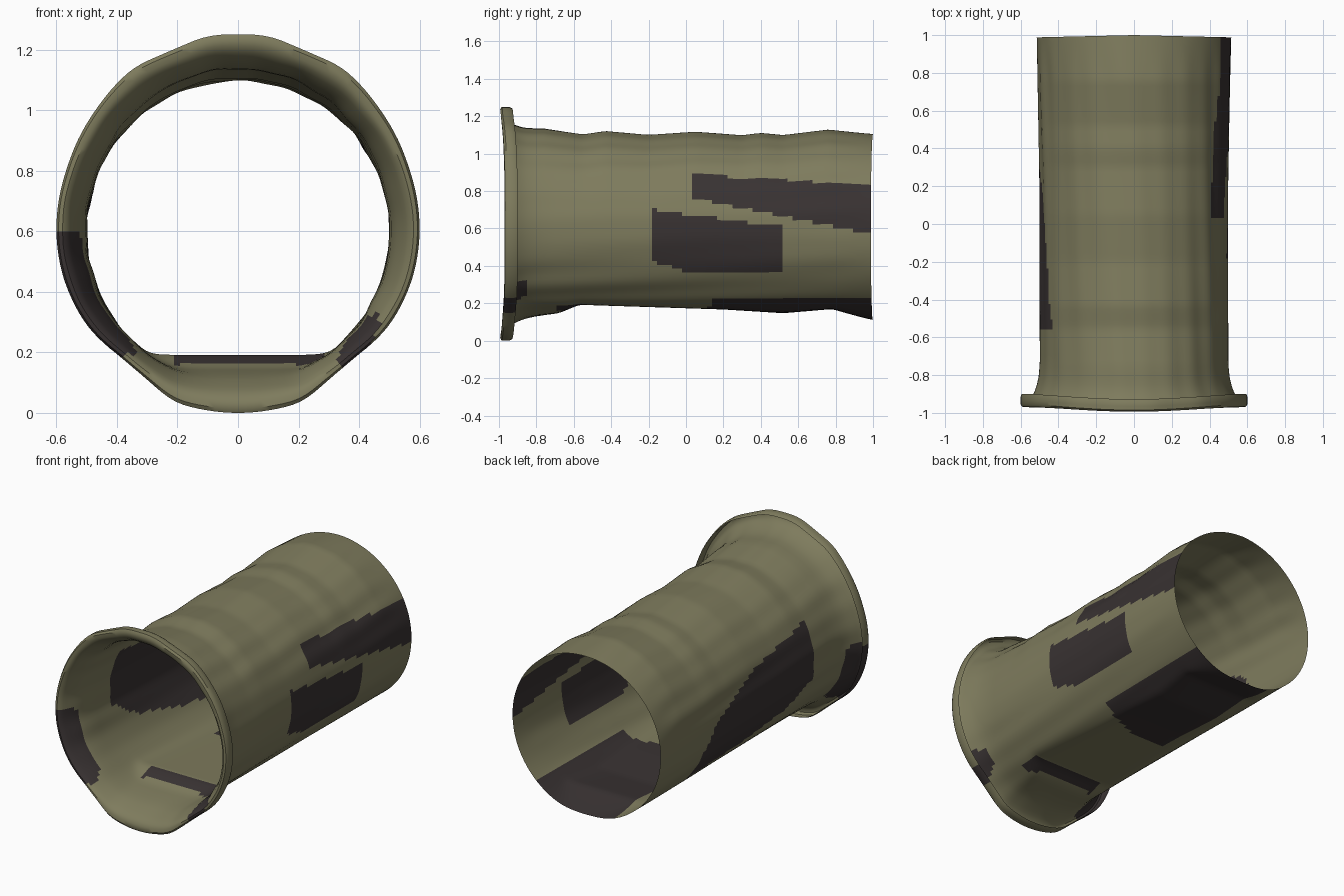
import bpy, bmesh, math, random

if "Cube" in bpy.data.objects:
    bpy.data.objects.remove(bpy.data.objects["Cube"])

random.seed(4)
SIDES, ROWS = 144, 64
CZ = 0.6


def material(name, rgb):
    m = bpy.data.materials.new(name)
    m.diffuse_color = (*rgb, 1)
    m.use_nodes = True
    m.node_tree.nodes["Principled BSDF"].inputs["Base Color"].default_value = m.diffuse_color
    return m


def lerp(table, t):
    if t <= table[0][0]:
        return table[0][1]
    for (a, u), (b, v) in zip(table, table[1:]):
        if t <= b:
            return u + (v - u) * (t - a) / (b - a)
    return table[-1][1]


# Lip radius by angle from the top (mirrored left and right)
LIP = [(0, .65), (9, .653), (18, .637), (25, .635), (32, .641), (50, .617),
       (69, .602), (90, .6), (104, .597), (122, .588), (138, .566),
       (148, .572), (160, .602), (170, .6), (180, .6)]
# Tube crest and floor heights along its length
TOP = [(-.9, 1.13), (-.77, 1.137), (-.55, 1.105), (-.43, 1.122), (-.2, 1.1),
       (.05, 1.115), (.3, 1.096), (.4, 1.108), (.52, 1.097), (.76, 1.127), (1, 1.105)]
FLOOR = [(-.9, .12), (-.68, .15), (-.57, .195), (.2, .17), (.52, .15),
         (.78, .172), (1, .11)]
# Rolled lip profile: y and blend between tube and lip outlines
PROFILE = [(-.90, .95), (-.915, 1), (-.935, 1.0), (-.955, 1), (-.967, .93),
           (-.97, .8), (-.962, .67), (-.945, .56), (-.925, .46), (-.905, .37),
           (-.88, .26), (-.85, .16), (-.81, .07), (-.76, .02)]
PROFILE += [(-.72 + 1.72 * i / ROWS, 0) for i in range(ROWS + 1)]

waves = [(random.randint(9, 30), random.uniform(0, 6), random.uniform(1, 5))
         for _ in range(4)]


def tube_point(y, a):
    r = .499 + .02 * max(0, y - .2)
    x, c = r * math.sin(a), math.cos(a)
    z = CZ + c * ((lerp(TOP, y) - CZ) if c > 0 else .5)
    # small creases running along the tube
    k = 1 - .0025 * sum(math.cos(n * a + p + f * y) for n, p, f in waves) * min(1, max(0, 1 - y) * 5)
    x, z = x * k, CZ + (z - CZ) * k
    # sagging flat floor
    f, soft = lerp(FLOOR, y), .012
    if z - f < .4:
        z = f + soft * math.log1p(math.exp((z - f) / soft)) - .003
    return x, z


def smooth_lip(d):
    return sum(lerp(LIP, 180 - abs(180 - (d + o) % 360)) for o in (-3, 0, 3)) / 3


# Dark patches given by side and by height limits along the length
def is_dark(p):
    x, y, z = p
    if y < -.84:
        if x > 0:
            return ((x - .4 + (z - .235) * -.55) / .045) ** 2 + ((z - .235) / .09) ** 2 < 1
        return .19 < z < .61 - 2 * max(0, x + .54) and x < -.3
    if -.7 < y < -.56 and -.22 < x < .28:
        return .16 < z < .235
    if z < .23 and y > .02 + .4 * max(0, x) and -.2 < x < .34:
        return True
    if x > .2:
        upper = y > .04 and .77 - .2 * y < z < .89 - .06 * y
        lower = -.18 < y < .52 and max(.37, .40 - .3 * (y + .1)) < z < .70 - .13 * (y + .18)
        return upper or lower
    if x < -.1 and -.55 < y < .52:
        return lerp([(-.55, .5), (-.35, .38), (0, .3), (.5, .25)], y) < z < \
            lerp([(-.55, .85), (0, .77), (.4, .6), (.52, .42)], y)
    return False


# Single-walled pipe with rolled lip
bm = bmesh.new()
rings = []
for y, w0 in PROFILE:
    ring = []
    for i in range(SIDES):
        a = 2 * math.pi * i / SIDES
        x, z = tube_point(y, a)
        r = smooth_lip(math.degrees(a))
        # the flare is tighter at top and bottom
        w = w0 ** (1 + .7 * math.cos(a) ** 2)
        x += (r * math.sin(a) - x) * w
        z += (CZ + r * math.cos(a) - z) * w
        # lip edge bows forward at top and bottom
        yy = y - .03 * w * math.cos(a) ** 4
        if y > .99:
            yy -= .012 * abs(math.sin(a))
        ring.append(bm.verts.new((x, yy, max(0, z))))
    rings.append(ring)
for lo, hi in zip(rings, rings[1:]):
    for i in range(SIDES):
        j = (i + 1) % SIDES
        f = bm.faces.new((lo[i], hi[i], hi[j], lo[j]))
        f.material_index = int(is_dark(f.calc_center_median()))
bmesh.ops.recalc_face_normals(bm, faces=bm.faces)

mesh = bpy.data.meshes.new("pipe_with_lip")
bm.to_mesh(mesh)
bm.free()
mesh.materials.append(material("olive", (.21, .20, .11)))
mesh.materials.append(material("dark_patch", (.04, .032, .032)))
pipe = bpy.data.objects.new("pipe_with_lip", mesh)
bpy.context.collection.objects.link(pipe)
bpy.context.view_layer.objects.active = pipe
pipe.select_set(True)
bpy.ops.object.shade_smooth_by_angle(angle=math.radians(40))
